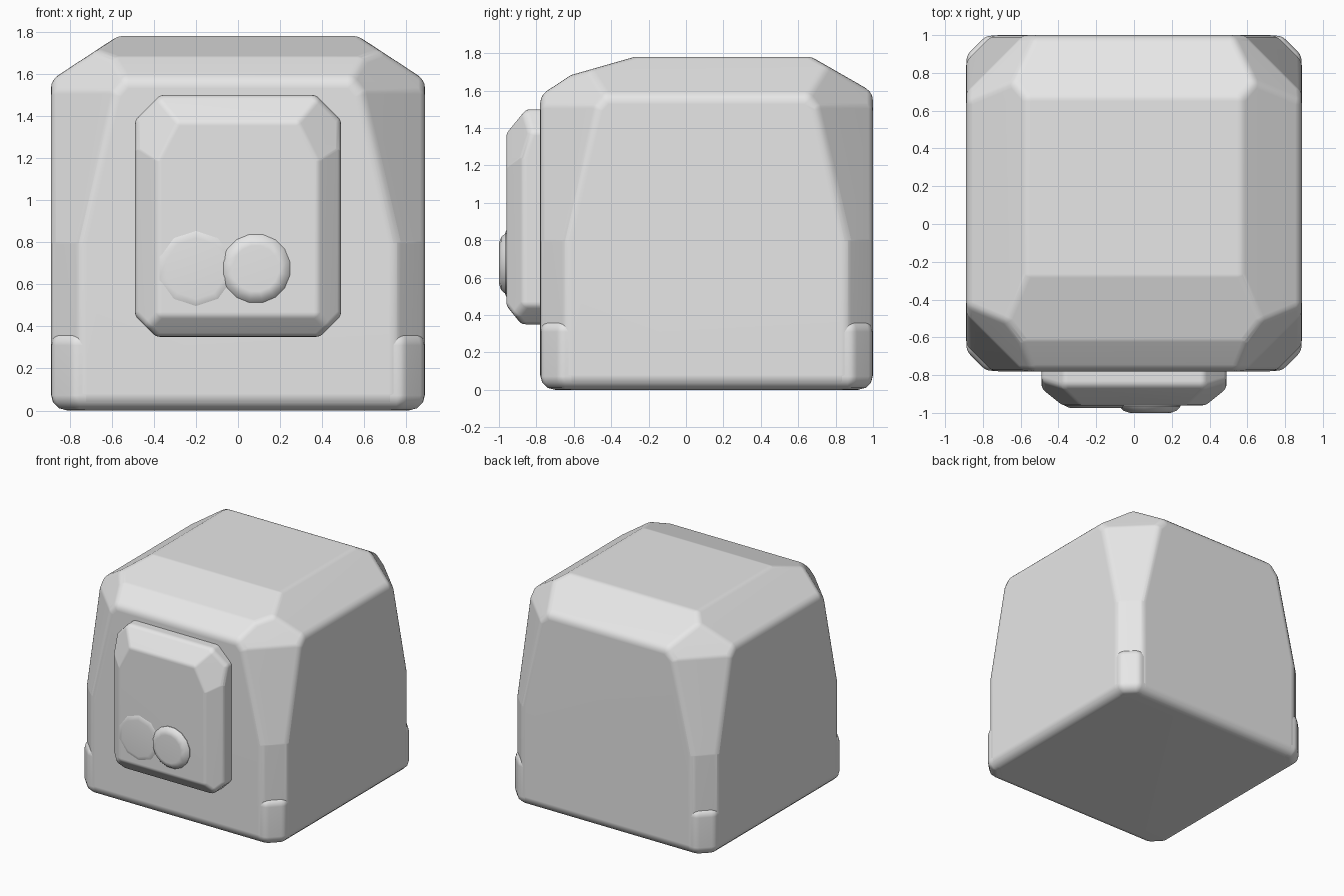
import bpy
import bmesh
import math
from mathutils import Vector

cube = bpy.data.objects.get("Cube")
if cube:
    bpy.data.objects.remove(cube, do_unlink=True)

stone = bpy.data.materials.new("light_grey_stone")
stone.use_nodes = True
grey = (0.8, 0.8, 0.8, 1.0)
stone.diffuse_color = grey
stone.node_tree.nodes["Principled BSDF"].inputs["Base Color"].default_value = grey


def hull_object(name, points, smooth_angle):
    """Wrap points in a convex skin and make it a softly shaded object."""
    bm = bmesh.new()
    for p in points:
        bm.verts.new(p)
    bmesh.ops.remove_doubles(bm, verts=bm.verts, dist=0.0005)
    res = bmesh.ops.convex_hull(bm, input=bm.verts)
    spare = {v for v in res["geom_interior"] if isinstance(v, bmesh.types.BMVert)}
    spare |= {v for v in bm.verts if not v.link_faces}
    bmesh.ops.delete(bm, geom=list(spare), context="VERTS")
    bmesh.ops.dissolve_limit(bm, angle_limit=math.radians(0.5),
                             verts=bm.verts, edges=bm.edges)
    bmesh.ops.recalc_face_normals(bm, faces=bm.faces)
    mesh = bpy.data.meshes.new(name)
    bm.to_mesh(mesh)
    bm.free()
    mesh.materials.append(stone)
    mesh.polygons.foreach_set("use_smooth", [True] * len(mesh.polygons))
    mesh.set_sharp_from_angle(angle=math.radians(smooth_angle))
    obj = bpy.data.objects.new(name, mesh)
    bpy.context.collection.objects.link(obj)
    soft = obj.modifiers.new("soft_edges", "WEIGHTED_NORMAL")
    soft.keep_sharp = True
    return obj


def rounded_block(name, low, high, cuts, radius):
    """Box trimmed by (point, normal) planes, with all edges rounded."""
    low, high = Vector(low), Vector(high)
    bm = bmesh.new()
    bmesh.ops.create_cube(bm, size=1)
    size = high - low - Vector((2, 2, 2)) * radius
    for v in bm.verts:
        v.co = (low + high) / 2 + v.co * size
    for point, normal in cuts:
        n = Vector(normal).normalized()
        bmesh.ops.bisect_plane(bm, geom=bm.verts[:] + bm.edges[:] + bm.faces[:],
                               dist=1e-5, plane_co=Vector(point) - n * radius,
                               plane_no=n, clear_outer=True)
        bmesh.ops.holes_fill(bm, edges=bm.edges[:])
    bmesh.ops.recalc_face_normals(bm, faces=bm.faces)
    bm.normal_update()

    # Swell each corner along its face normals and the directions between them
    points = []
    for v in bm.verts:
        normals = [f.normal.copy() for f in v.link_faces]
        directions = normals + [sum(normals, Vector()).normalized()]
        for e in v.link_edges:
            if len(e.link_faces) == 2:
                a, b = (f.normal for f in e.link_faces)
                directions += [a.lerp(b, t).normalized() for t in (0.36, 0.64)]
        points += [v.co + d * radius for d in directions]
    bm.free()
    return hull_object(name, points, 40)


def round_pad(name, x, z, sides, rings):
    """Round pad facing the front, skinned from (y, radius) rings."""
    points = []
    for y, r in rings:
        for i in range(sides):
            a = math.tau * (i + 0.5) / sides
            points.append((x + r * math.cos(a), y, z + r * math.sin(a)))
    return hull_object(name, points, 35)


CY = 0.11      # middle of the body, front to back
HALF = 0.89    # half width of the body
SIDES = (-1, 1)


def corner_cuts(total, z, lean):
    """Four matching diagonal cuts; total is |x| + |y| on the plane at height z."""
    h = total / 2
    return [((sx * h, CY + sy * h, z), (sx, sy, lean)) for sx in SIDES for sy in SIDES]


# Body: sloping roof facets, tapered corners and upright corner chamfers
roof = [((s * 0.7, 0, 1.695), (s * 0.55, 0, 0.84)) for s in SIDES]
roof += [((0, -0.45, 1.73), (0, -0.1, 0.35)),
         ((0, -0.68, 1.64), (0, -0.55, 0.83)),
         ((0, 0.845, 1.68), (0, 0.5, 0.87))]
body_cuts = (roof + corner_cuts(1.64, 0.5, 0) + corner_cuts(1.49, 1.45, 0.23)
             + corner_cuts(1.42, 1.58, 0.9))
rounded_block("body", (-HALF, CY - HALF, 0), (HALF, CY + HALF, 1.78), body_cuts, 0.08)

# Base: slightly fuller corners around the foot of the body
foot = HALF - 0.003
rounded_block("base", (-foot, CY - foot, 0.002), (foot, CY + foot, 0.38),
              corner_cuts(1.67, 0.2, 0), 0.07)

# Front panel: chamfered plate set into the front
panel_cuts = [((0, -0.92, 1.42), (0, -1.1, 0.9)), ((0, -0.92, 0.4), (0, -1, -0.8))]
for s in SIDES:
    panel_cuts += [((s * 0.435, -0.915, 0.9), (s * 0.8, -1, 0)),
                   ((s * 0.43, -0.8, 1.44), (s, 0, 1)),
                   ((s * 0.44, -0.8, 0.4), (s, 0, -1)),
                   ((s * 0.345, -0.96, 1.25), (s * 2, -3.3, 1))]
rounded_block("front_panel", (-0.49, -0.96, 0.35), (0.49, -0.6, 1.5), panel_cuts, 0.05)

# Two overlapping round pads low on the panel
round_pad("right_pad", -0.2, 0.675, 10,
          [(-0.9, 0.185), (-0.957, 0.185), (-0.975, 0.145)])
round_pad("left_pad", 0.085, 0.675, 16,
          [(-0.9, 0.162), (-0.965, 0.165), (-0.988, 0.145), (-1.0, 0.11)])
